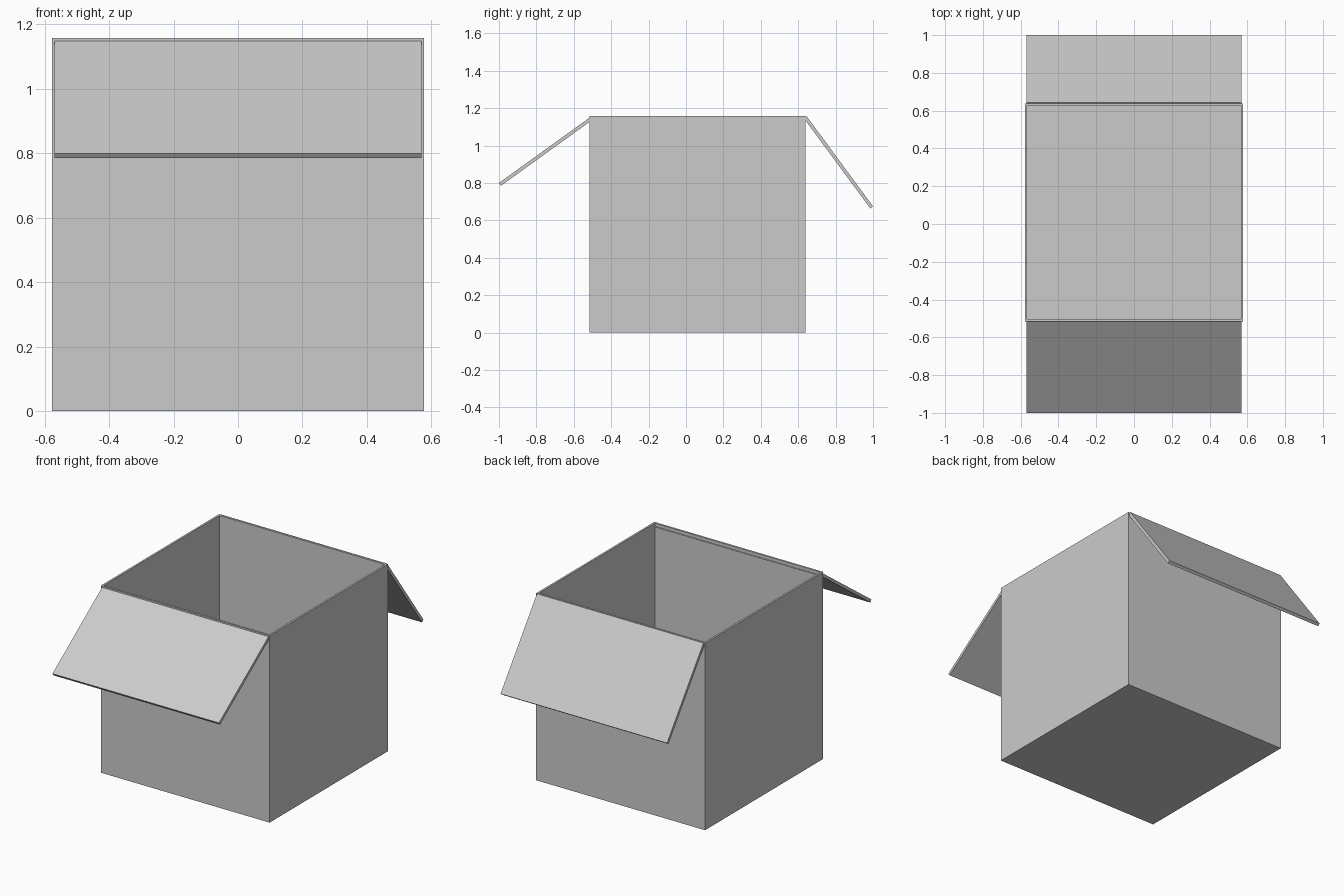
import bpy, bmesh
from mathutils import Vector

if "Cube" in bpy.data.objects:
    bpy.data.objects.remove(bpy.data.objects["Cube"])

W, H = 0.578, 1.158           # half width, height
Y0, Y1 = -0.516, 0.639        # front and back of the box
WALL, CARD = 0.012, 0.0185    # wall and flap thickness

grey = bpy.data.materials.new("light grey cardboard")
grey.diffuse_color = (0.6, 0.6, 0.6, 1)
grey.use_nodes = True
grey.node_tree.nodes["Principled BSDF"].inputs["Base Color"].default_value = grey.diffuse_color


def finish(name, bm):
    bmesh.ops.recalc_face_normals(bm, faces=bm.faces)
    mesh = bpy.data.meshes.new(name)
    bm.to_mesh(mesh)
    bm.free()
    mesh.materials.append(grey)
    obj = bpy.data.objects.new(name, mesh)
    bpy.context.collection.objects.link(obj)


def prism(half_x, profile):
    """Extrude a closed (y, z) profile across x."""
    bm = bmesh.new()
    face = bm.faces.new([bm.verts.new((-half_x, y, z)) for y, z in profile])
    ext = bmesh.ops.extrude_face_region(bm, geom=[face])
    verts = [g for g in ext["geom"] if isinstance(g, bmesh.types.BMVert)]
    bmesh.ops.translate(bm, verts=verts, vec=(2 * half_x, 0, 0))
    bmesh.ops.recalc_face_normals(bm, faces=bm.faces)
    return bm


# Open box: inset the top face for the rim, then sink it to the floor
bm = prism(W, [(Y0, 0), (Y1, 0), (Y1, H), (Y0, H)])
top = max(bm.faces, key=lambda f: f.calc_center_median().z)
bmesh.ops.inset_region(bm, faces=[top], thickness=WALL, use_even_offset=True)
ext = bmesh.ops.extrude_face_region(bm, geom=[top])
verts = [g for g in ext["geom"] if isinstance(g, bmesh.types.BMVert)]
bmesh.ops.translate(bm, verts=verts, vec=(0, 0, WALL - H))
if top.is_valid:
    bmesh.ops.delete(bm, geom=[top], context='FACES_ONLY')
finish("open_box", bm)


# Flaps: a thin board from the upper hinge edge to the upper tip edge
def flap(name, hinge, tip):
    a, b = Vector(hinge), Vector(tip)
    d = (b - a).normalized()
    n = Vector((-d.y, d.x))
    if n.y > 0:
        n = -n                # thickness goes to the underside
    finish(name, prism(0.57, [a, b, b + n * CARD, a + n * CARD]))


flap("front_flap", (-0.513, 1.151), (-1.0, 0.80))
flap("back_flap", (0.644, 1.158), (1.0, 0.675))
